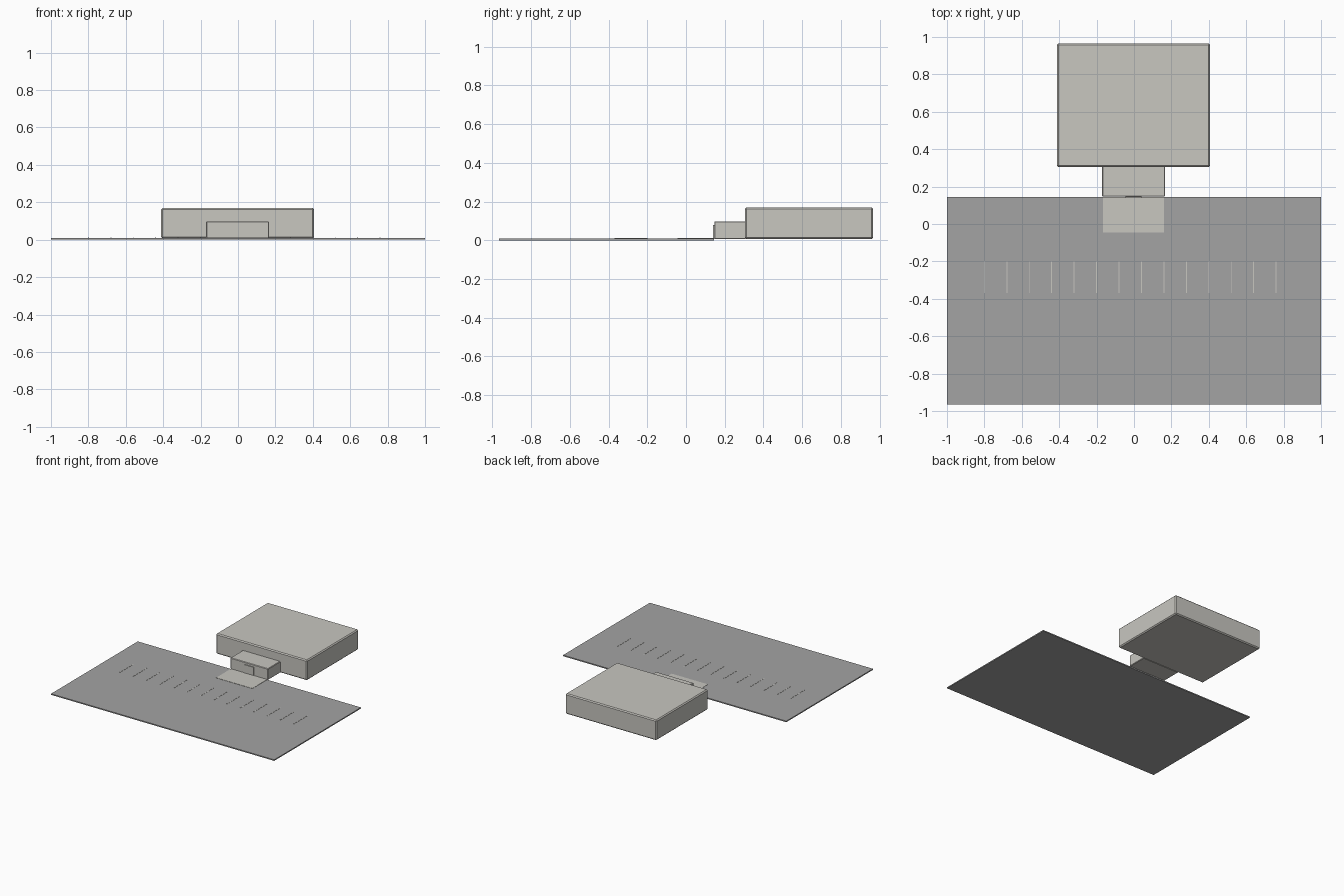
import bpy, bmesh

if "Cube" in bpy.data.objects:
    bpy.data.objects.remove(bpy.data.objects["Cube"])


def material(name, rgb):
    m = bpy.data.materials.new(name)
    m.diffuse_color = (*rgb, 1)
    m.use_nodes = True
    m.node_tree.nodes["Principled BSDF"].inputs["Base Color"].default_value = m.diffuse_color
    return m


asphalt = material("asphalt grey", (0.37, 0.37, 0.37))
concrete = material("warm concrete", (0.58, 0.57, 0.53))


def box(name, lo, hi, mat, bevel=0):
    """Axis-aligned box between two corners, with an optional chamfer."""
    bm = bmesh.new()
    bmesh.ops.create_cube(bm, size=1)
    for v in bm.verts:
        v.co = [(lo[i] + hi[i]) / 2 + v.co[i] * (hi[i] - lo[i]) for i in range(3)]
    if bevel:
        bmesh.ops.bevel(bm, geom=bm.edges[:], offset=bevel, segments=1,
                        affect='EDGES', profile=0.5)
    mesh = bpy.data.meshes.new(name)
    bm.to_mesh(mesh)
    bm.free()
    mesh.materials.append(mat)
    ob = bpy.data.objects.new(name, mesh)
    bpy.context.collection.objects.link(ob)
    return ob


# Parking lot slab and entrance path
box("parking_lot", (-1, -0.965, 0), (1, 0.145, 0.009), asphalt)
box("entrance_path", (-0.165, -0.045, 0.006), (0.16, 0.145, 0.011), concrete)

# Painted bay lines
for i in range(14):
    x = -0.8 + i * 0.12
    box(f"bay_line_{i + 1}", (x - 0.0025, -0.37, 0.006),
        (x + 0.0025, -0.2, 0.0105), concrete)

# Main hall and entrance block with chamfered edges
box("main_hall", (-0.411, 0.304, 0.006), (0.406, 0.966, 0.17), concrete, 0.008)
box("entrance_block", (-0.171, 0.146, 0.006), (0.166, 0.31, 0.098), concrete, 0.004)

# Door: slim raised frame around a thin leaf
box("door_leaf", (-0.042, 0.143, 0.009), (0.036, 0.147, 0.076), concrete)
for name, lo, hi in (
    ("door_frame_left", (-0.045, 0.14, 0.009), (-0.041, 0.147, 0.078)),
    ("door_frame_right", (0.035, 0.14, 0.009), (0.039, 0.147, 0.078)),
    ("door_frame_top", (-0.045, 0.14, 0.075), (0.039, 0.147, 0.079)),
):
    box(name, lo, hi, concrete)
